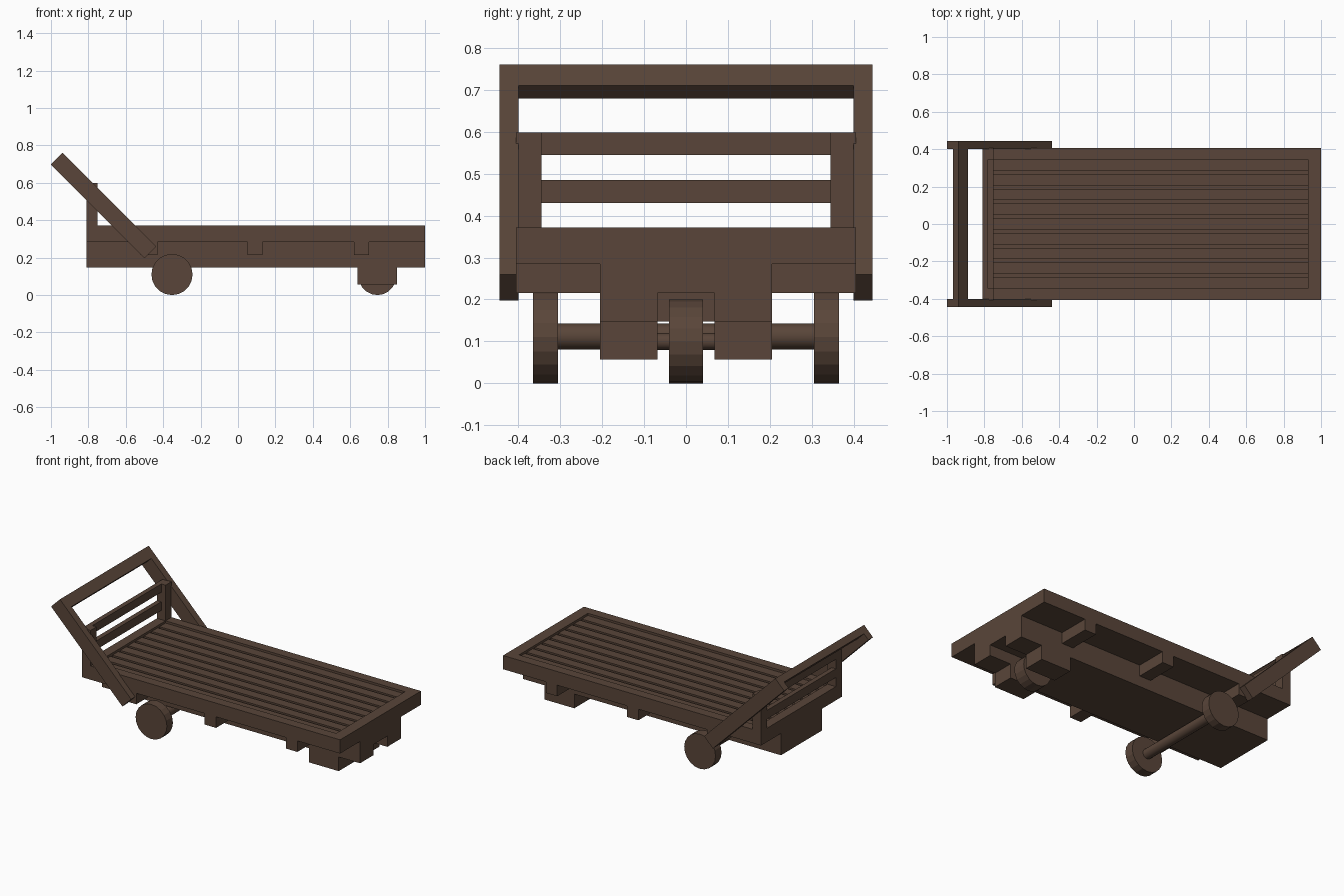
import bpy, bmesh, math
from mathutils import Matrix, Vector

if "Cube" in bpy.data.objects:
    bpy.data.objects.remove(bpy.data.objects["Cube"])

wood = bpy.data.materials.new("dark brown wood")
wood.diffuse_color = (0.1, 0.06, 0.041, 1)
wood.use_nodes = True
wood.node_tree.nodes["Principled BSDF"].inputs["Base Color"].default_value = wood.diffuse_color


def finish(name, bm):
    bmesh.ops.recalc_face_normals(bm, faces=bm.faces)
    me = bpy.data.meshes.new(name)
    bm.to_mesh(me)
    bm.free()
    me.materials.append(wood)
    ob = bpy.data.objects.new(name, me)
    bpy.context.collection.objects.link(ob)
    return ob


def prism(name, pts, a, b, axis):
    """Extrude a 2D profile: axis 'x' uses (y, z) points, axis 'y' uses (x, z) points."""
    bm = bmesh.new()
    place = (lambda p, t: (t, p[0], p[1])) if axis == 'x' else (lambda p, t: (p[0], t, p[1]))
    face = bm.faces.new([bm.verts.new(place(p, a)) for p in pts])
    ext = bmesh.ops.extrude_face_region(bm, geom=[face])
    step = Vector((b - a, 0, 0)) if axis == 'x' else Vector((0, b - a, 0))
    bmesh.ops.translate(bm, verts=[v for v in ext['geom'] if isinstance(v, bmesh.types.BMVert)], vec=step)
    return finish(name, bm)


def box(name, x, y, z):
    return prism(name, [(x[0], z[0]), (x[1], z[0]), (x[1], z[1]), (x[0], z[1])], y[0], y[1], 'y')


def cyl(name, x, z, r, y0, y1, n, smooth=False):
    bm = bmesh.new()
    m = Matrix.Translation((x, (y0 + y1) / 2, z)) @ Matrix.Rotation(math.pi / 2, 4, 'X')
    bmesh.ops.create_cone(bm, cap_ends=True, segments=n, radius1=r, radius2=r,
                          depth=abs(y1 - y0), matrix=m)
    ob = finish(name, bm)
    for p in ob.data.polygons:
        p.use_smooth = smooth and len(p.vertices) == 4
    return ob


def mirror_span(s, a, b):
    return tuple(sorted((s * a, s * b)))


W = 0.405                      # half width of the deck
# Deck frame, floor and slats
for s, side in ((-1, "front"), (1, "back")):
    box(f"deck_{side}_rail", (-0.81, 1.0), mirror_span(s, 0.345, W), (0.285, 0.372))
box("deck_right_end", (0.93, 1.0), (-0.345, 0.345), (0.285, 0.372))
box("deck_left_end", (-0.81, -0.75), (-0.345, 0.345), (0.285, 0.372))
box("deck_floor", (-0.75, 0.93), (-0.345, 0.345), (0.285, 0.335))
for i in range(9):
    y = -0.315 + i * 0.07875
    box(f"deck_slat_{i + 1}", (-0.75, 0.93), (y - 0.03, y + 0.03), (0.335, 0.358))

# Cross members under the deck
for i, (a, b) in enumerate(((-0.52, -0.43), (0.05, 0.13), (0.62, 0.70))):
    box(f"cross_member_{i + 1}", (a, b), (-W, W), (0.215, 0.285))

# Centre beam, with a wheel channel at its right end
B, G = 0.205, 0.068
box("centre_beam", (-0.81, 0.62), (-B, B), (0.147, 0.285))
prism("centre_beam_channel", [(-B, 0.147), (-G, 0.147), (-G, 0.215), (G, 0.215),
                              (G, 0.147), (B, 0.147), (B, 0.285), (-B, 0.285)], 0.62, 1.0, 'x')

# Steering wheel blocks, wheel and axle
for s, side in ((-1, "front"), (1, "back")):
    box(f"wheel_block_{side}", (0.64, 0.85), mirror_span(s, G, B), (0.057, 0.147))
cyl("small_wheel", 0.745, 0.1, 0.1, -0.041, 0.041, 20)
cyl("small_axle", 0.745, 0.1, 0.02, -0.1, 0.1, 12, True)

# Rear wheels and axle
for s, side in ((-1, "front"), (1, "back")):
    cyl(f"large_wheel_{side}", -0.353, 0.11, 0.11, s * 0.305, s * 0.365, 20)
cyl("large_axle", -0.353, 0.112, 0.031, -0.31, 0.31, 16, True)

# Backrest posts and rails
for s, side in ((-1, "front"), (1, "back")):
    box(f"backrest_post_{side}", (-0.81, -0.75), mirror_span(s, 0.345, W), (0.372, 0.598))
for i, (a, b) in enumerate(((0.43, 0.485), (0.545, 0.598))):
    box(f"backrest_rail_{i + 1}", (-0.81, -0.78), (-0.345, 0.345), (a, b))

# Slanted push handle
arm = [(-0.938, 0.76), (-1.0, 0.698), (-0.5, 0.198), (-0.438, 0.26)]
for s, side in ((-1, "front"), (1, "back")):
    prism(f"handle_arm_{side}", arm, s * 0.4, s * 0.445, 'y')
prism("handle_bar", [(-0.938, 0.76), (-0.969, 0.729), (-0.919, 0.679), (-0.888, 0.71)],
      -0.4, 0.4, 'y')
